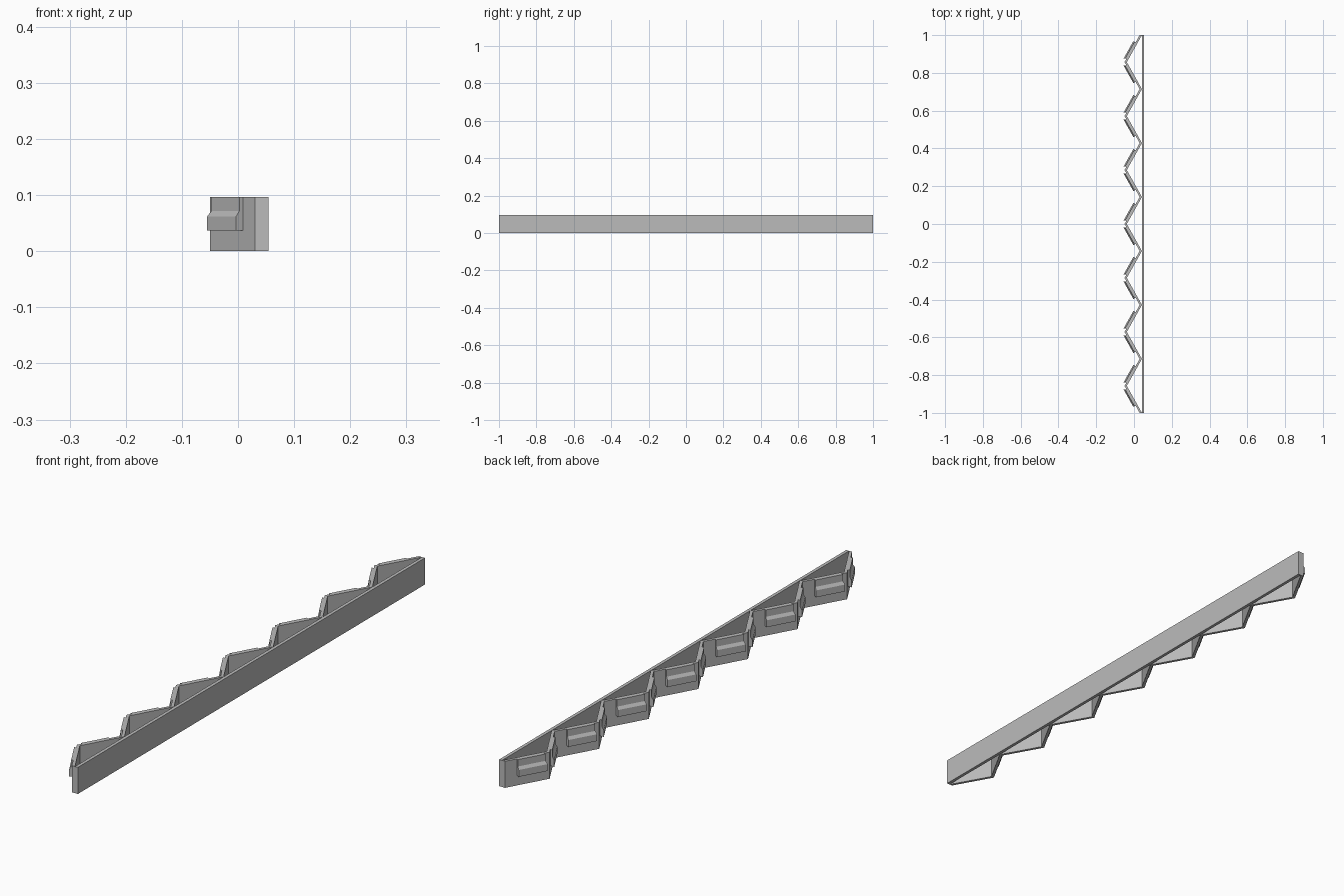
import bpy, bmesh
from mathutils import Vector

cube = bpy.data.objects.get("Cube")
if cube:
    bpy.data.objects.remove(cube)

grey = bpy.data.materials.new("plain_grey")
grey.use_nodes = True
colour = (0.5, 0.5, 0.5, 1)
grey.diffuse_color = colour
grey.node_tree.nodes["Principled BSDF"].inputs["Base Color"].default_value = colour

HEIGHT = 0.097
COUNT = 7
HALF = 1 / COUNT                    # half the length of one bay
APEX_X, JOINT_X, BOARD_X, BACK_X = -0.05, 0.03, 0.042, 0.054


def loft(name, start, end):
    """Solid between two matching closed outlines."""
    bm = bmesh.new()
    a = [bm.verts.new(p) for p in start]
    b = [bm.verts.new(p) for p in end]
    bm.faces.new(a)
    bm.faces.new(b)
    for i in range(len(a)):
        j = (i + 1) % len(a)
        bm.faces.new((a[i], a[j], b[j], b[i]))
    bmesh.ops.recalc_face_normals(bm, faces=bm.faces)
    mesh = bpy.data.meshes.new(name)
    bm.to_mesh(mesh)
    bm.free()
    mesh.materials.append(grey)
    obj = bpy.data.objects.new(name, mesh)
    bpy.context.collection.objects.link(obj)


def upright(name, plan):
    loft(name, [(x, y, 0) for x, y in plan], [(x, y, HEIGHT) for x, y in plan])


# Long flat board at the back
upright("back_board", [(BOARD_X, -1), (BACK_X, -1), (BACK_X, 1), (BOARD_X, 1)])

# Stepped section of the ledge: distance out from the panel, height
SECTION = [(-0.002, 0.037), (0.0137, 0.037), (0.0137, 0.062),
           (0.007, 0.072), (0.007, HEIGHT), (-0.002, HEIGHT)]


def ledge(name, centre, side):
    along = Vector((JOINT_X - APEX_X, side * HALF, 0)).normalized()
    out = Vector((-abs(along.y), side * along.x, 0))
    apex = Vector((APEX_X, centre, 0))

    def outline(distance, mitre):
        pts = []
        for depth, z in SECTION:
            slide = -depth * abs(along.x / along.y) if mitre else 0
            pts.append(apex + along * (distance + slide) + out * depth + Vector((0, 0, z)))
        return pts

    loft(name, outline(0.022, True), outline(0.12, False))


# Repeating angled bays, each with a ledge on both panels
for i in range(COUNT):
    cy = -1 + HALF * (2 * i + 1)
    wall = BOARD_X - JOINT_X
    upright(f"angled_panels_{i + 1}", [
        (JOINT_X, cy - HALF), (APEX_X, cy), (JOINT_X, cy + HALF),
        (BOARD_X, cy + HALF), (APEX_X + wall, cy), (BOARD_X, cy - HALF)])
    for side, label in ((-1, "front"), (1, "back")):
        ledge(f"{label}_ledge_{i + 1}", cy, side)
